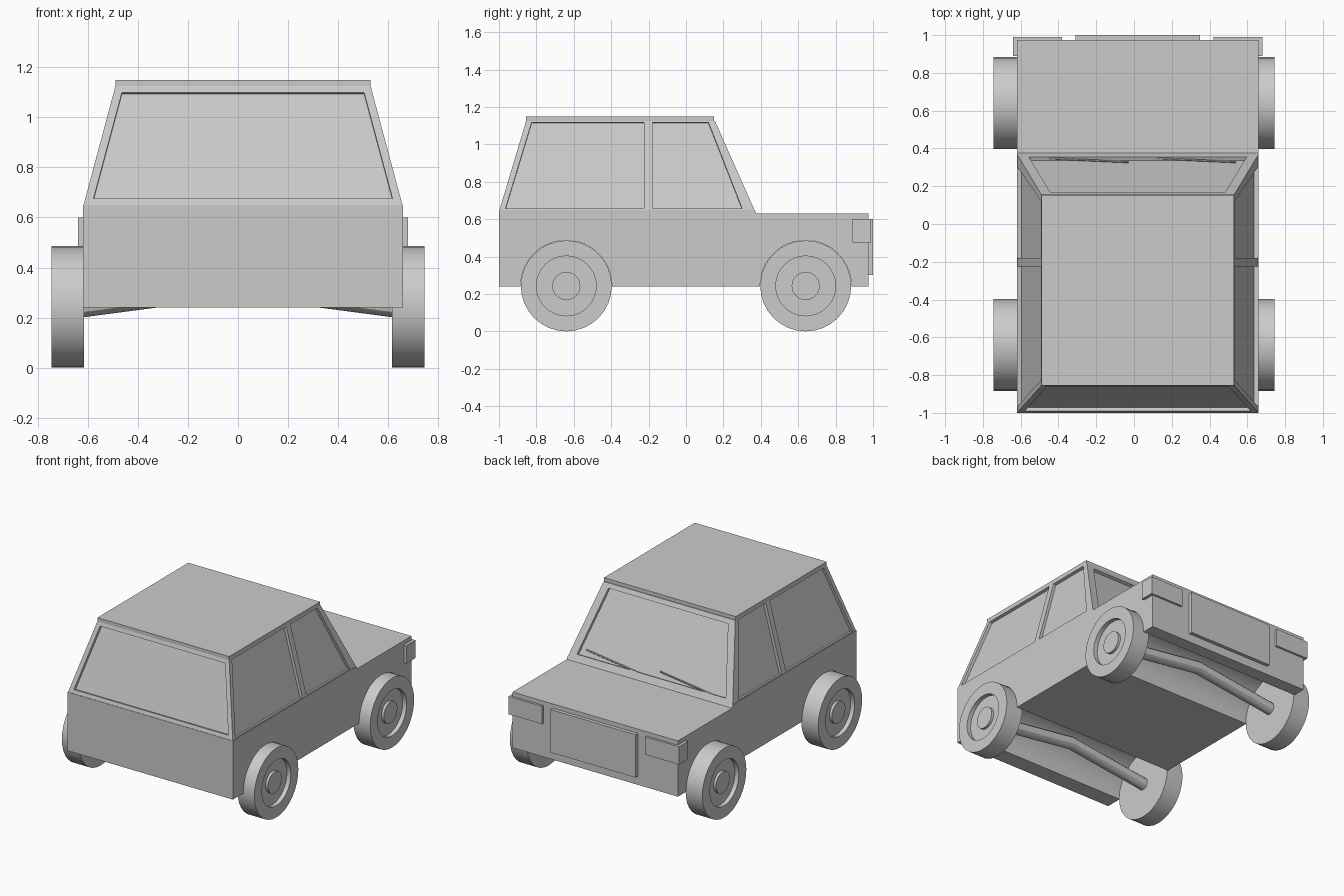
import bpy
import bmesh
import math
from mathutils import Vector, Matrix

cube = bpy.data.objects.get("Cube")
if cube:
    bpy.data.objects.remove(cube, do_unlink=True)

grey = bpy.data.materials.new("plain_grey")
grey.use_nodes = True
grey.diffuse_color = (0.6, 0.6, 0.6, 1)
grey.node_tree.nodes["Principled BSDF"].inputs["Base Color"].default_value = (0.6, 0.6, 0.6, 1)

CX = 0.02                    # middle of the body shell
SILL, EAVE = 0.64, 1.125     # bottom and top of the cabin
WHEEL_R, WHEEL_Y = 0.243, 0.64


def finish(name, bm, smooth=False):
    bmesh.ops.recalc_face_normals(bm, faces=bm.faces[:])
    mesh = bpy.data.meshes.new(name)
    bm.to_mesh(mesh)
    bm.free()
    mesh.materials.append(grey)
    obj = bpy.data.objects.new(name, mesh)
    bpy.context.collection.objects.link(obj)
    if smooth:
        shade(obj)
    return obj


def shade(obj):
    bpy.ops.object.select_all(action='DESELECT')
    obj.select_set(True)
    bpy.context.view_layer.objects.active = obj
    bpy.ops.object.shade_smooth_by_angle(angle=math.radians(30))


def hull(bm, points):
    verts = [bm.verts.new(p) for p in points]
    bmesh.ops.convex_hull(bm, input=verts)
    bmesh.ops.dissolve_limit(bm, angle_limit=0.01, verts=bm.verts[:], edges=bm.edges[:])


def box(name, x, y, z):
    bm = bmesh.new()
    hull(bm, [(a, b, c) for a in x for b in y for c in z])
    return finish(name, bm)


def carve(obj, cutter):
    """Subtract the cutter from the object and discard it."""
    mod = obj.modifiers.new("carve", 'BOOLEAN')
    mod.operation = 'DIFFERENCE'
    mod.solver = 'EXACT'
    mod.object = cutter
    graph = bpy.context.evaluated_depsgraph_get()
    mesh = bpy.data.meshes.new_from_object(obj.evaluated_get(graph))
    obj.modifiers.clear()
    obj.data = mesh
    bpy.data.objects.remove(cutter, do_unlink=True)


def rod(name, points, radius):
    curve = bpy.data.curves.new(name, 'CURVE')
    curve.dimensions = '3D'
    curve.bevel_depth = radius
    curve.bevel_resolution = 4
    curve.use_fill_caps = True
    line = curve.splines.new('POLY')
    line.points.add(len(points) - 1)
    for point, co in zip(line.points, points):
        point.co = (*co, 1)
    temp = bpy.data.objects.new(name, curve)
    bpy.context.collection.objects.link(temp)
    mesh = bpy.data.meshes.new_from_object(
        temp.evaluated_get(bpy.context.evaluated_depsgraph_get()))
    bpy.data.objects.remove(temp, do_unlink=True)
    mesh.materials.clear()
    mesh.materials.append(grey)
    obj = bpy.data.objects.new(name, mesh)
    bpy.context.collection.objects.link(obj)
    shade(obj)


# Lower body: side profile pushed across the width
bm = bmesh.new()
profile = [(-1, 0.24), (-1, 0.65), (0.365, 0.65), (0.375, 0.63), (0.975, 0.63), (0.975, 0.24)]
face = bm.faces.new([bm.verts.new((CX - 0.64, y, z)) for y, z in profile])
pushed = bmesh.ops.extrude_face_region(bm, geom=[face])["geom"]
bmesh.ops.translate(bm, vec=(1.28, 0, 0),
                    verts=[v for v in pushed if isinstance(v, bmesh.types.BMVert)])
lower_body = finish("lower_body", bm)

# Rounded wheel wells running across the underside
bm = bmesh.new()
for y in (-WHEEL_Y, WHEEL_Y):
    place = Matrix.Translation((CX, y, WHEEL_R)) @ Matrix.Rotation(math.pi / 2, 4, 'Y')
    bmesh.ops.create_cone(bm, cap_ends=True, segments=48, radius1=WHEEL_R + 0.001,
                          radius2=WHEEL_R + 0.001, depth=2, matrix=place)
carve(lower_body, finish("well_cutter", bm))
shade(lower_body)


# Cabin tapering up to the roof
def rise(z):
    return (z - SILL) / (EAVE - SILL)


def half_width(z):
    return 0.64 - 0.13 * rise(z)


def tail_y(z):
    return -1 + 0.145 * rise(z)


def nose_y(z):
    return 0.37 - 0.215 * rise(z)


bm = bmesh.new()
hull(bm, [(CX + s * half_width(z), end(z), z)
          for z in (SILL, EAVE) for end in (tail_y, nose_y) for s in (-1, 1)])
cabin = finish("cabin", bm)


def window(corners, depth=0.02):
    """Cut a shallow pane into the cabin; corners lie on a cabin face."""
    p = [Vector(c) for c in corners]
    n = (p[1] - p[0]).cross(p[2] - p[0]).normalized()
    middle = sum(p, Vector()) / 4
    if n.dot(middle - Vector((CX, -0.3, 0.8))) < 0:
        n.negate()
    bm = bmesh.new()
    hull(bm, [c + n * d for c in p for d in (0.04, -depth)])
    carve(cabin, finish("window_cutter", bm))


def end_window(end, low, high, border):
    window([(CX + s * (half_width(z) - border), end(z), z)
            for z, s in ((low, -1), (low, 1), (high, 1), (high, -1))])


end_window(tail_y, 0.675, 1.10, 0.033)
end_window(nose_y, 0.675, 1.095, 0.055)
for side in (-1, 1):
    for low_a, low_b, top_b, top_a in ((-0.965, -0.225, -0.225, -0.825),
                                       (-0.18, 0.30, 0.12, -0.18)):
        window([(CX + side * half_width(z), y, z) for y, z in
                ((low_a, 0.657), (low_b, 0.657), (top_b, 1.118), (top_a, 1.118))])

# Roof, grille and wrap-around headlights
box("roof", (CX - 0.51, CX + 0.51), (-0.855, 0.15), (1.118, 1.15))
box("grille", (-0.31, 0.35), (0.96, 1.0), (0.30, 0.60))
for side, label in ((-1, "right"), (1, "left")):
    box("headlight_" + label, sorted((CX + side * 0.40, CX + side * 0.66)),
        (0.89, 0.99), (0.475, 0.60))

# Wipers resting on the windscreen
for label, x in (("right", -0.52), ("left", 0.05)):
    rod("wiper_" + label, [(x, 0.35, 0.66), (x + 0.49, 0.328, 0.71)], 0.005)

# Wheels turned from a half section, and bent axles
section = [(0, 0), (0, WHEEL_R), (0.13, WHEEL_R), (0.13, 0.16),
           (0.10, 0.16), (0.10, 0.075), (0.118, 0.075), (0.118, 0)]
for end, y in (("rear", -WHEEL_Y), ("front", WHEEL_Y)):
    for side, label in ((-1, "right"), (1, "left")):
        bm = bmesh.new()
        verts = [bm.verts.new((side * (0.615 + x), y, WHEEL_R + r)) for x, r in section]
        edges = [bm.edges.new(pair) for pair in zip(verts, verts[1:])]
        bmesh.ops.spin(bm, geom=verts + edges, cent=(0, y, WHEEL_R), axis=(1, 0, 0),
                       angle=math.tau, steps=32)
        bmesh.ops.remove_doubles(bm, verts=bm.verts[:], dist=0.0005)
        finish("wheel_" + end + "_" + label, bm, smooth=True)
    rod("axle_" + end, [(-0.63, y, 0.242), (0, y, 0.325), (0.63, y, 0.242)], 0.042)
